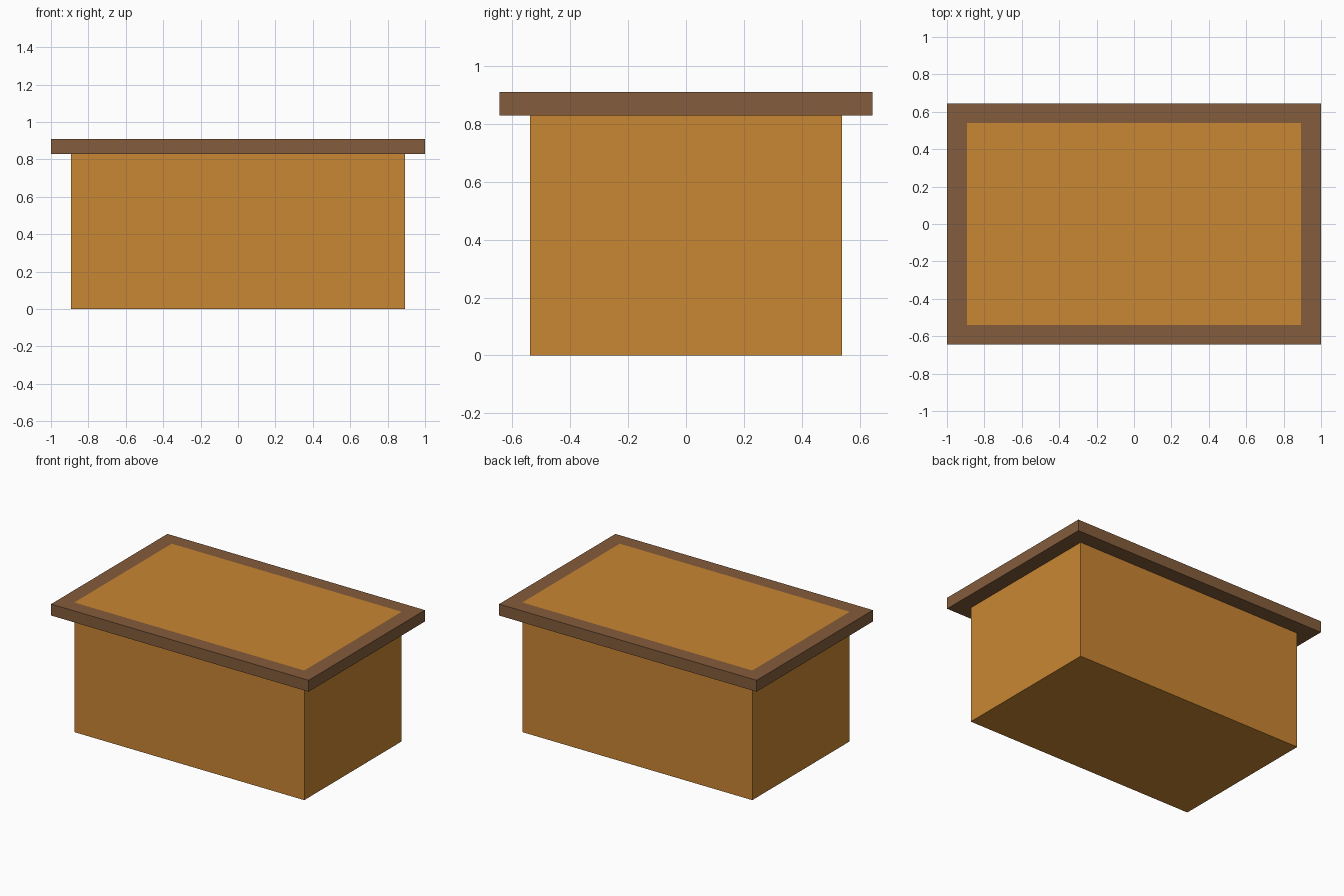
import bpy
import bmesh

if "Cube" in bpy.data.objects:
    bpy.data.objects.remove(bpy.data.objects["Cube"])

BODY = (0.893, 0.54)     # half width and half depth of the box
RIM = (1.0, 0.645)       # half width and half depth of the rim
RIM_LOW, TOP = 0.83, 0.91


def make_material(name, colour):
    mat = bpy.data.materials.new(name)
    mat.diffuse_color = (*colour, 1.0)
    mat.use_nodes = True
    mat.node_tree.nodes["Principled BSDF"].inputs["Base Color"].default_value = mat.diffuse_color
    return mat


def rectangle(bm, half, z):
    x, y = half
    return [bm.verts.new((sx * x, sy * y, z))
            for sx, sy in ((-1, -1), (1, -1), (1, 1), (-1, 1))]


# Rectangular sections: box wall, rim underside, rim edge, rim top
bm = bmesh.new()
sections = [(BODY, 0), (BODY, RIM_LOW), (RIM, RIM_LOW), (RIM, TOP), (BODY, TOP)]
loops = [rectangle(bm, half, z) for half, z in sections]
for level, (a, b) in enumerate(zip(loops, loops[1:])):
    for i in range(4):
        j = (i + 1) % 4
        face = bm.faces.new((a[i], a[j], b[j], b[i]))
        face.material_index = 1 if level > 0 else 0

# Bottom and flush top panel
bm.faces.new(loops[0][::-1])
bm.faces.new(loops[-1])
bmesh.ops.recalc_face_normals(bm, faces=bm.faces[:])

mesh = bpy.data.meshes.new("rimmed_box")
bm.to_mesh(mesh)
bm.free()
mesh.materials.append(make_material("golden orange", (0.584, 0.238, 0.033)))
mesh.materials.append(make_material("dark brown", (0.231, 0.107, 0.045)))
bpy.context.collection.objects.link(bpy.data.objects.new("rimmed_box", mesh))
